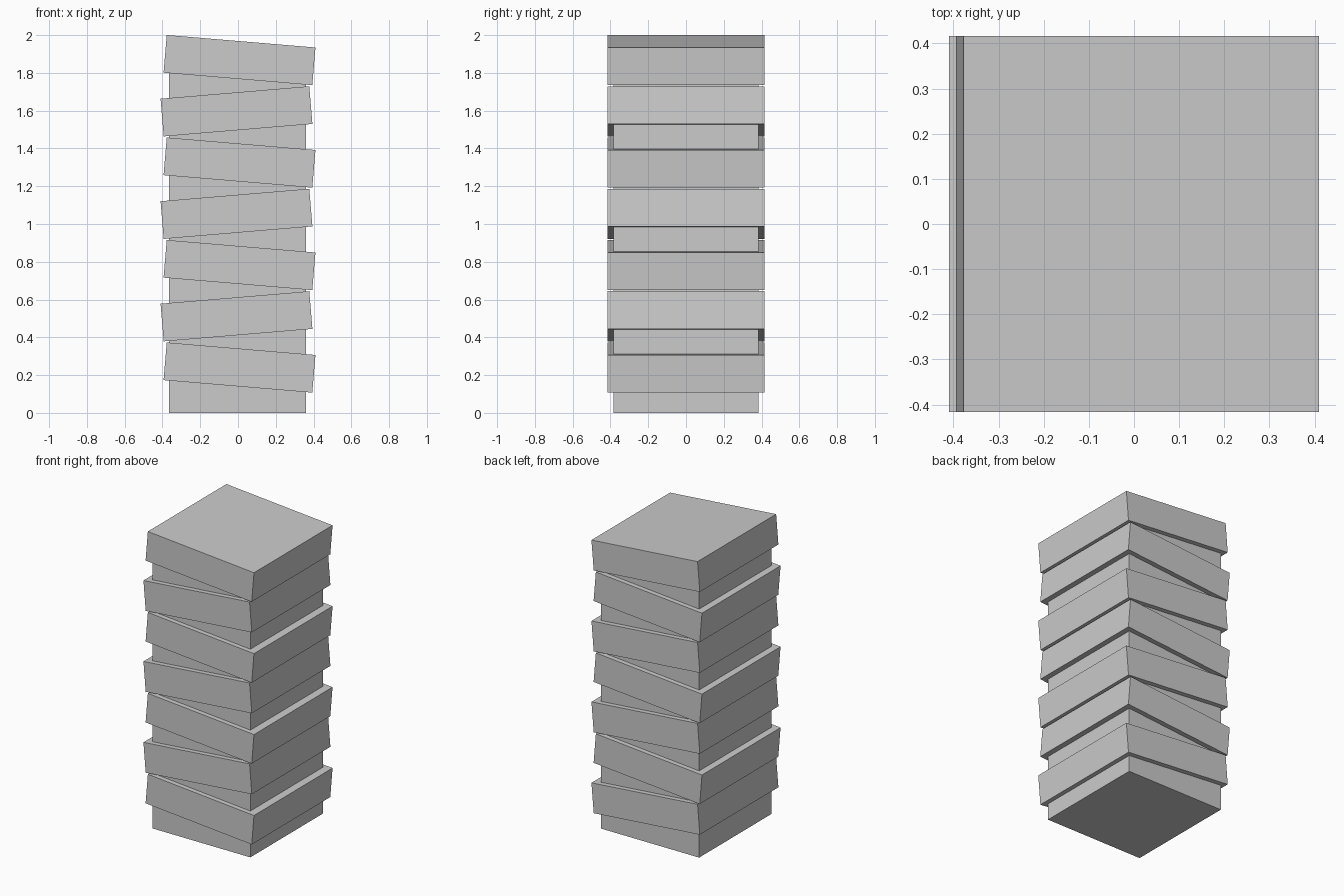
import bpy
import math

if "Cube" in bpy.data.objects:
    bpy.data.objects.remove(bpy.data.objects["Cube"])

grey = bpy.data.materials.new("plain grey")
grey.diffuse_color = (0.6, 0.6, 0.6, 1.0)
grey.use_nodes = True
grey.node_tree.nodes["Principled BSDF"].inputs["Base Color"].default_value = grey.diffuse_color


def box(name, size, centre, tilt=0.0):
    """Box of a given size, tilted about the y axis (degrees)."""
    bpy.ops.mesh.primitive_cube_add(size=1, location=centre,
                                    rotation=(0, math.radians(tilt), 0))
    ob = bpy.context.object
    ob.name = name
    ob.scale = size
    bpy.ops.object.transform_apply(location=False, rotation=False, scale=True)
    ob.data.materials.append(grey)
    return ob


# Upright core, ending inside the top slab
box("core", (0.727, 0.768, 1.86), (-0.003, 0, 0.93))

# Seven slabs tilting alternately right and left
for i in range(7):
    side = 1 if i % 2 == 0 else -1
    box(f"slab_{i + 1}", (0.79, 0.833, 0.2),
        (0.008 * side, 0, 0.24 + 0.2713 * i), 4.8 * side)
